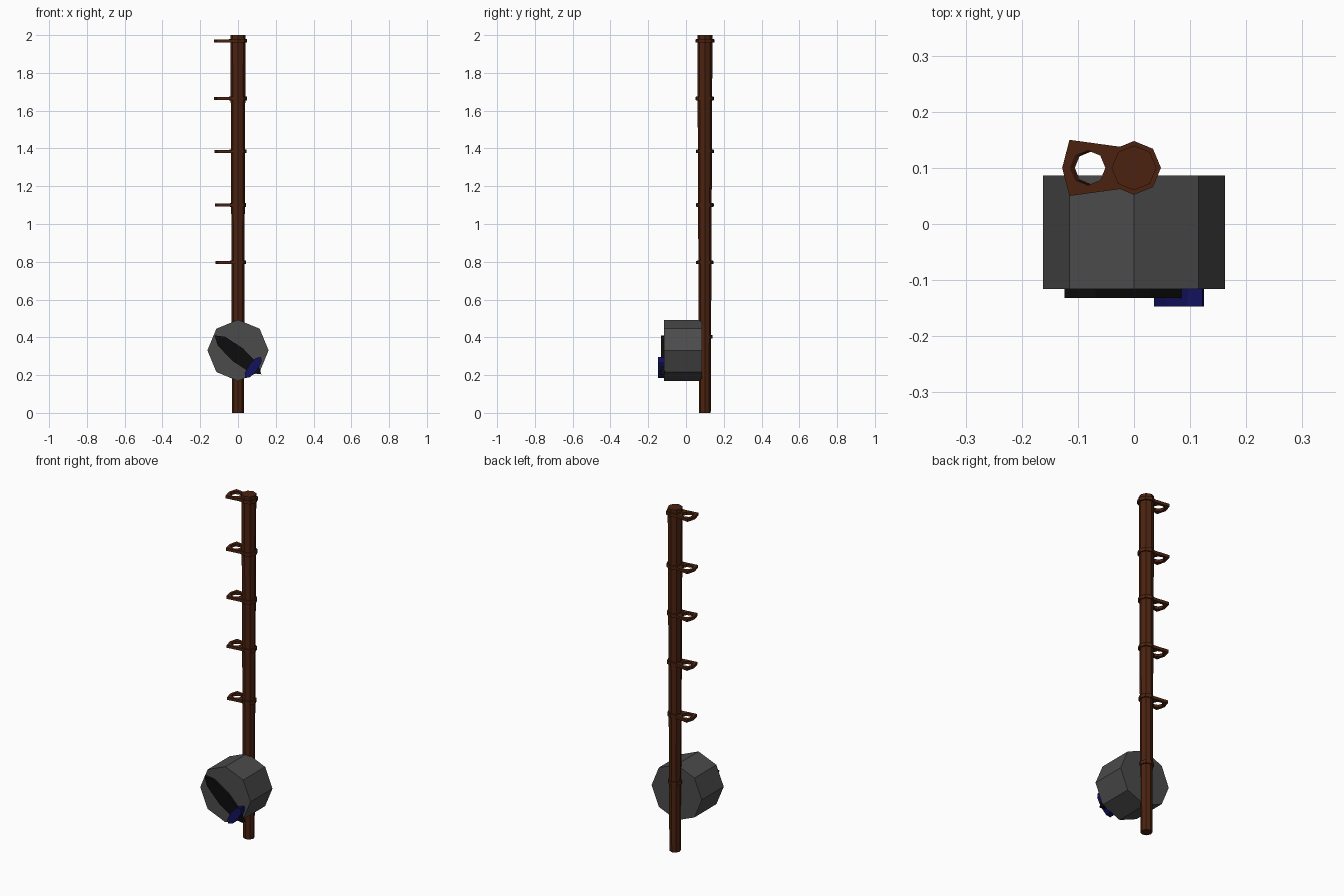
import bpy, bmesh
from math import radians, cos, sin, pi
from mathutils import Matrix, Vector

if "Cube" in bpy.data.objects:
    bpy.data.objects.remove(bpy.data.objects["Cube"])

ROD_Y = 0.1


def material(name, rgb):
    m = bpy.data.materials.new(name)
    m.diffuse_color = (*rgb, 1)
    m.use_nodes = True
    m.node_tree.nodes["Principled BSDF"].inputs["Base Color"].default_value = m.diffuse_color
    return m


BROWN = material("brown_wood", (0.07, 0.016, 0.005))
GREY = material("dark_grey", (0.07, 0.07, 0.07))
BLACK = material("black", (0.004, 0.004, 0.004))
BLUE = material("navy_blue", (0.006, 0.006, 0.11))


def finish(bm, name, mat):
    bmesh.ops.recalc_face_normals(bm, faces=bm.faces)
    me = bpy.data.meshes.new(name)
    bm.to_mesh(me)
    bm.free()
    me.materials.append(mat)
    ob = bpy.data.objects.new(name, me)
    bpy.context.collection.objects.link(ob)
    return ob


def octagon(cx, cy, r):
    return [(cx + r * cos(i * pi / 4), cy + r * sin(i * pi / 4)) for i in range(8)]


def upright(name, r0, r1, z0, z1):
    """Vertical eight-sided section centred on the rod axis."""
    bm = bmesh.new()
    rings = [[bm.verts.new((x, y, z)) for x, y in octagon(0, ROD_Y, r)]
             for r, z in ((r0, z0), (r1, z1))]
    for i in range(8):
        j = (i + 1) % 8
        bm.faces.new((rings[0][i], rings[0][j], rings[1][j], rings[1][i]))
    bm.faces.new(rings[0])
    bm.faces.new(rings[1])
    return finish(bm, name, BROWN)


def disc(name, x, z, y0, y1, half_long, half_wide, angle, mat):
    """Eight-sided drum along y, squashed and turned in the front plane."""
    bm = bmesh.new()
    bmesh.ops.create_cone(bm, cap_ends=True, segments=8, radius1=1, radius2=1, depth=1)
    bmesh.ops.rotate(bm, verts=bm.verts, matrix=Matrix.Rotation(pi / 8 * 0, 3, 'Z'))
    m = (Matrix.Translation((x, (y0 + y1) / 2, z)) @ Matrix.Rotation(radians(angle), 4, 'Y')
         @ Matrix.Diagonal((half_long, y1 - y0, half_wide, 1)) @ Matrix.Rotation(pi / 2, 4, 'X'))
    bm.transform(m)
    return finish(bm, name, mat)


def line_guide(name, z, s, thick=0.016):
    """Flat flared plate with an eight-sided eye."""
    outline = [(-0.02, -0.037), (-0.115, -0.05), (-0.128, 0),
               (-0.115, 0.05), (-0.02, 0.037)]
    bm = bmesh.new()
    edges = []
    for loop in (outline, octagon(-0.082, 0, 0.031)):
        vs = [bm.verts.new((x * s, y * s + ROD_Y, z - thick / 2)) for x, y in loop]
        edges += [bm.edges.new((vs[i], vs[(i + 1) % len(vs)])) for i in range(len(vs))]
    bmesh.ops.triangle_fill(bm, edges=edges, use_beauty=True, normal=Vector((0, 0, 1)))
    ext = bmesh.ops.extrude_face_region(bm, geom=bm.faces[:], use_keep_orig=True)
    top = [g for g in ext["geom"] if isinstance(g, bmesh.types.BMVert)]
    bmesh.ops.translate(bm, verts=top, vec=(0, 0, thick))
    return finish(bm, name, BROWN)


def rod_radius(z):
    return 0.031 + 0.0045 * z


# Tapered pole
upright("pole", rod_radius(0), rod_radius(2), 0, 2)

# Collars, all but the lowest carrying a line guide
for i, z in enumerate((0.403, 0.797, 1.10, 1.385, 1.665, 1.97)):
    s = rod_radius(z) / rod_radius(1.97)
    upright(f"collar_{i}", 0.048 * s, 0.048 * s, z - 0.01, z + 0.01)
    if i:
        line_guide(f"line_guide_{i}", z, 0.5 + 0.5 * s)

# Reel drum, crank and knob
disc("reel_drum", 0, 0.331, -0.116, 0.086, 0.162, 0.162, 0, GREY)
disc("crank_arm", 0, 0.307, -0.132, -0.112, 0.161, 0.043, 39.7, BLACK)
disc("crank_knob", 0.08, 0.24, -0.147, -0.114, 0.07, 0.026, -53, BLUE)
